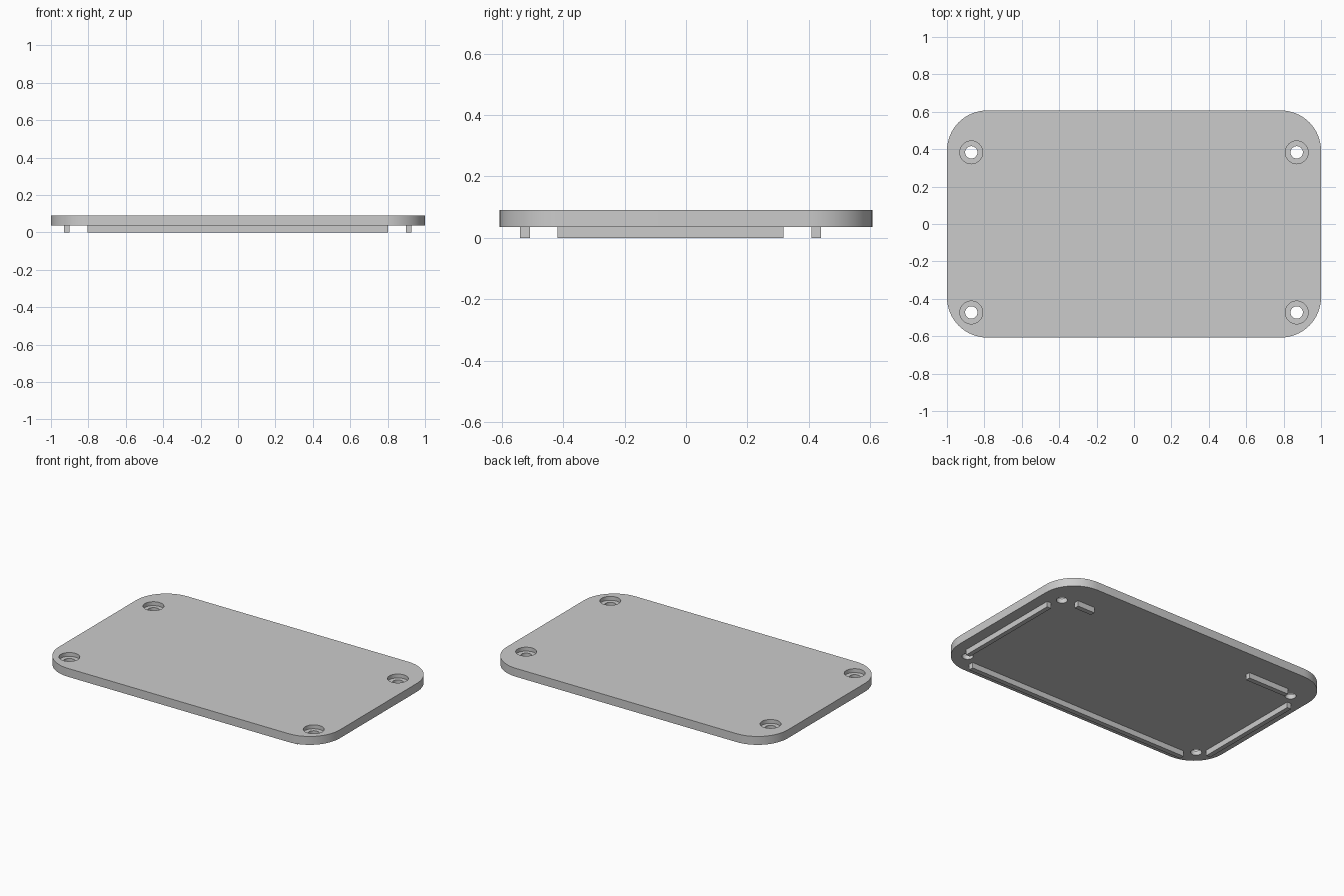
import bpy
import bmesh
import math

old = bpy.data.objects.get("Cube")
if old:
    bpy.data.objects.remove(old, do_unlink=True)

RIB_H, TOP = 0.036, 0.09
HALF_X, HALF_Y, CORNER = 1.0, 0.607, 0.215
HOLE_R, SINK_R, SINK_DEPTH = 0.033, 0.061, 0.025

grey = bpy.data.materials.new("light grey plastic")
grey.use_nodes = True
colour = (0.6, 0.6, 0.6, 1)
grey.diffuse_color = colour
grey.node_tree.nodes["Principled BSDF"].inputs["Base Color"].default_value = colour


def box(name, x0, x1, y0, y1, z0, z1, corner=0):
    """Box between limits, optionally with rounded vertical corners."""
    bm = bmesh.new()
    bmesh.ops.create_cube(bm, size=1)
    for v in bm.verts:
        v.co = ((x0, x1)[v.co.x > 0], (y0, y1)[v.co.y > 0], (z0, z1)[v.co.z > 0])
    if corner:
        upright = [e for e in bm.edges
                   if abs(e.verts[0].co.z - e.verts[1].co.z) > 0.01]
        bmesh.ops.bevel(bm, geom=upright, offset=corner, segments=16,
                        profile=0.5, affect='EDGES')
    mesh = bpy.data.meshes.new(name)
    bm.to_mesh(mesh)
    bm.free()
    mesh.materials.append(grey)
    obj = bpy.data.objects.new(name, mesh)
    bpy.context.collection.objects.link(obj)
    return obj


def drill(target, x, y, radius, z0, z1):
    """Cut a round vertical hole through the target from z0 to z1."""
    bpy.ops.mesh.primitive_cylinder_add(vertices=48, radius=radius, depth=z1 - z0,
                                        location=(x, y, (z0 + z1) / 2))
    cutter = bpy.context.object
    cutter.hide_render = True
    cutter.data.materials.append(grey)
    mod = target.modifiers.new("hole", 'BOOLEAN')
    mod.operation = 'DIFFERENCE'
    mod.solver = 'EXACT'
    mod.object = cutter
    bpy.context.view_layer.objects.active = target
    bpy.ops.object.modifier_apply(modifier=mod.name)
    bpy.data.objects.remove(cutter, do_unlink=True)


# Cover plate with four counterbored screw holes
plate = box("cover_plate", -HALF_X, HALF_X, -HALF_Y, HALF_Y, RIB_H, TOP, CORNER)
for x in (-0.87, 0.87):
    for y in (-0.473, 0.383):
        drill(plate, x, y, SINK_R, TOP - SINK_DEPTH, TOP + 0.1)
        drill(plate, x, y, HOLE_R, 0, TOP + 0.1)

bpy.ops.object.select_all(action='DESELECT')
plate.select_set(True)
bpy.context.view_layer.objects.active = plate
bpy.ops.object.shade_smooth_by_angle(angle=math.radians(30))

# Locating ribs on the underside
ribs = {
    "front_rib": (-0.805, 0.803, -0.54, -0.508),
    "left_rib": (0.898, 0.928, -0.418, 0.318),
    "right_rib": (-0.93, -0.9, -0.418, 0.318),
    "back_left_rib": (0.67, 0.795, 0.408, 0.44),
    "back_right_rib": (-0.805, -0.51, 0.408, 0.44),
}
for name, limits in ribs.items():
    box(name, *limits, 0, RIB_H)
